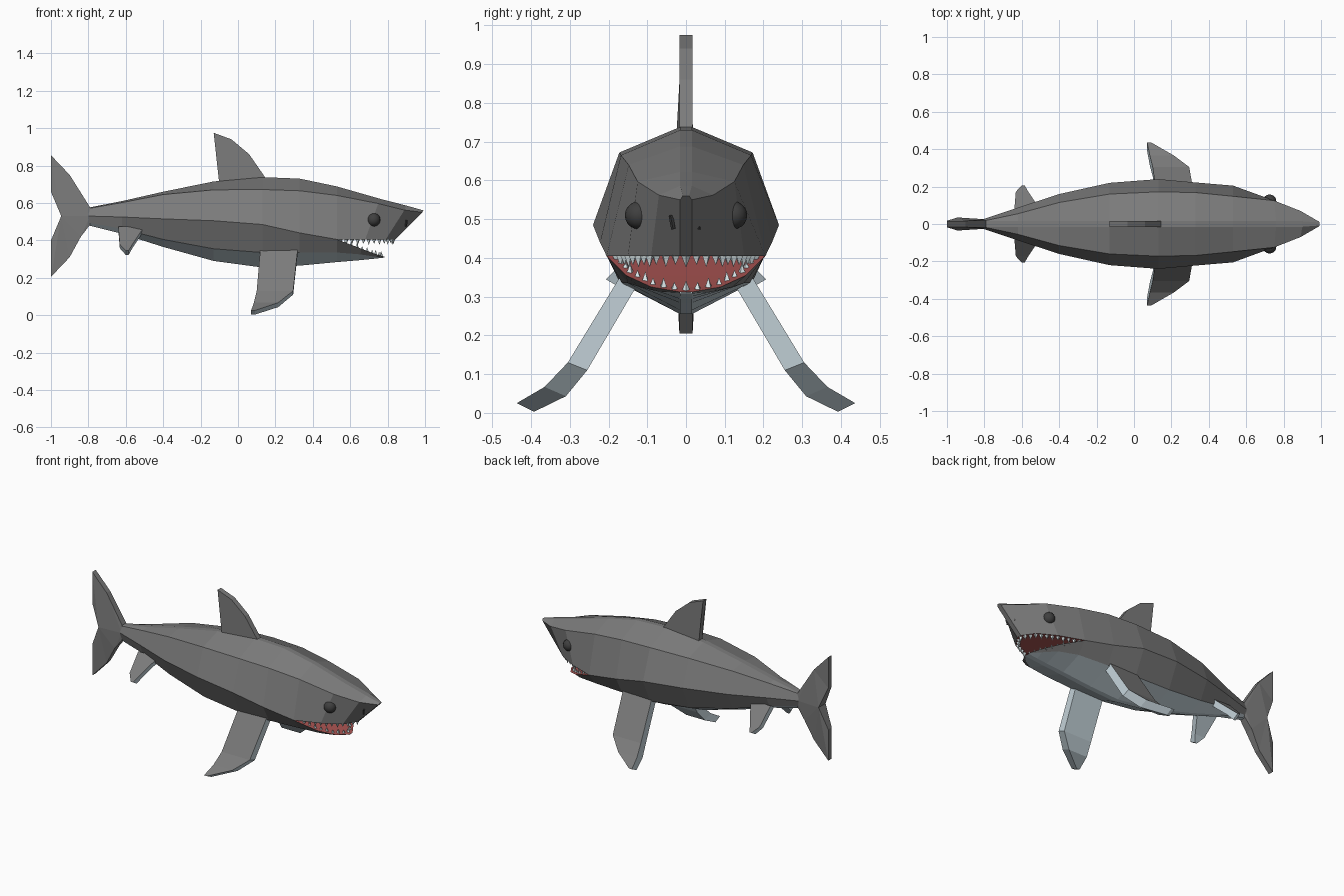
import bpy, bmesh, math
from mathutils import Vector, Matrix

cube = bpy.data.objects.get("Cube")
if cube:
    bpy.data.objects.remove(cube, do_unlink=True)


def material(name, rgb):
    m = bpy.data.materials.new(name)
    m.use_nodes = True
    col = (*rgb, 1)
    m.diffuse_color = col
    m.node_tree.nodes["Principled BSDF"].inputs["Base Color"].default_value = col
    return m


GREY = material("skin grey", (0.2, 0.2, 0.2))
PALE = material("belly pale", (0.58, 0.68, 0.73))
RED = material("mouth red", (0.4, 0.09, 0.085))
TOOTH = material("tooth white", (0.75, 0.85, 0.87))
DARK = material("eye dark", (0.05, 0.05, 0.05))


def finish(bm, name, mats, recalc=True):
    bmesh.ops.remove_doubles(bm, verts=bm.verts, dist=0.0005)
    if recalc:
        bmesh.ops.recalc_face_normals(bm, faces=bm.faces)
    me = bpy.data.meshes.new(name)
    bm.to_mesh(me)
    bm.free()
    for m in mats:
        me.materials.append(m)
    ob = bpy.data.objects.new(name, me)
    bpy.context.collection.objects.link(ob)
    return ob


def strips(bm, cols, mats):
    """Bridge consecutive point columns; mats gives one colour per strip."""
    rows = [[bm.verts.new(p) for p in c] for c in cols]
    for a, b in zip(rows, rows[1:]):
        for i, m in enumerate(mats):
            bm.faces.new((a[i], b[i], b[i + 1], a[i + 1])).material_index = m
    return rows


def mirrored(half):
    """Half section from the outside inwards, continued on the other side."""
    return half + [(x, -y, z) for x, y, z in reversed(half)]


# Body stations: x, top z, shoulder y z, widest y z, belly edge y z, bottom z
stations = [
    (-.80, .575, .017, .57, .028, .53, .020, .495, .48),
    (-.62, .61, .055, .602, .088, .525, .06, .462, .435),
    (-.40, .66, .115, .645, .16, .515, .105, .405, .365),
    (-.13, .715, .16, .67, .22, .505, .15, .355, .29),
    (.13, .738, .172, .672, .24, .485, .17, .335, .255),
    (.33, .73, .168, .665, .222, .44, .165, .335, .265),
    (.53, .688, .148, .64, .205, .405, .15, .335, .284),
]
E = .015  # half width of back and belly ridges
upper = [[(x, wy, wz), (x, sy, sz), (x, E, t)]
         for x, t, sy, sz, wy, wz, ly, lz, b in stations]
lower = [[(x, wy, wz), (x, ly, lz), (x, E, b)]
         for x, t, sy, sz, wy, wz, ly, lz, b in stations]
# Snout and lower jaw continue the two shells past the mouth corner
upper += [
    [(.68, .15, .405), (.75, .125, .597), (.76, E, .622)],
    [(.79, .09, .405), (.89, .07, .562), (.90, E, .586)],
    [(.84, E, .405), (.985, E, .55), (.992, .008, .56)],
]
lower += [
    [(.66, .155, .355), (.655, .12, .325), (.65, E, .294)],
    [(.74, .09, .325), (.73, .07, .313), (.72, E, .301)],
    [(.785, E, .312), (.784, E, .31), (.783, E, .308)],
]

bm = bmesh.new()
up = strips(bm, [mirrored(c) for c in upper], [0] * 5)
low = strips(bm, [mirrored(c) for c in lower], [0, 1, 1, 1, 0])
for row in (up[0], up[-1], low[0]):
    bm.faces.new(row)
# Mouth roof and floor span the two lips
lips_up = [c[0] for c in upper[6:]]
lips_low = [c[0] for c in lower[6:]]
for lips in (lips_up, lips_low):
    strips(bm, [[p, (p[0], -p[1], p[2])] for p in lips], [2])
finish(bm, "body", [GREY, PALE, RED])


# Teeth: small pyramids spaced along each lip
def row_of_teeth(name, lips, count, height, inset):
    pts = [Vector(p) for p in lips]
    pts += [Vector((p.x, -p.y, p.z)) for p in reversed(pts)]
    steps = [(b - a).length for a, b in zip(pts, pts[1:])]
    bm = bmesh.new()
    for k in range(count):
        d = sum(steps) * (k + 1) / (count + 1)
        i = 0
        while d > steps[i]:
            d -= steps[i]
            i += 1
        run = (pts[i + 1] - pts[i]).normalized()
        pos = pts[i] + run * d
        pos.x -= inset
        pos.y *= .92
        size = height * (1 if k % 2 else .8)
        pos.z += size * .42
        turn = math.atan2(run.y, run.x)
        mat = Matrix.Translation(pos) @ Matrix.Rotation(turn, 4, 'Z')
        if height < 0:
            mat = mat @ Matrix.Rotation(math.pi, 4, 'X')
        bmesh.ops.create_cone(bm, cap_ends=True, segments=4, radius1=.013,
                              radius2=0, depth=abs(size), matrix=mat)
    finish(bm, name, [TOOTH])


row_of_teeth("upper_teeth", lips_up, 23, -.032, .012)
row_of_teeth("lower_teeth", lips_low, 19, .032, .02)


# Flat upright fins: outline points are x, z, half thickness
def upright_fin(name, outline):
    bm = bmesh.new()
    a = [bm.verts.new((x, t, z)) for x, z, t in outline]
    b = [bm.verts.new((x, -t, z)) for x, z, t in outline]
    sides = [bm.faces.new(a), bm.faces.new(b[::-1])]
    for i in range(len(a)):
        bm.faces.new((a[i - 1], a[i], b[i], b[i - 1]))
    bmesh.ops.triangulate(bm, faces=sides)
    finish(bm, name, [GREY])


F = .017
upright_fin("dorsal_fin", [(-.10, .70, F), (-.11, .85, F), (-.13, .975, F),
                           (-.035, .94, F), (.06, .86, F), (.15, .73, F)])
upright_fin("tail_upper_lobe", [(-.79, .575, .02), (-.90, .75, F), (-1, .855, F),
                                (-1, .66, F), (-.945, .53, .035), (-.79, .53, .025)])
upright_fin("tail_lower_lobe", [(-.79, .485, .02), (-.84, .42, .025), (-.90, .31, F),
                                (-1, .205, F), (-1, .40, F), (-.945, .53, .035),
                                (-.79, .53, .025)])


# Paired fins: sections give leading x, trailing x, outer y z, inner y z, drop
def side_fin(name, sections, s):
    bm = bmesh.new()
    cols = []
    for lead, trail, oy, oz, iy, iz in sections:
        cols.append([(lead, s * iy, iz), (lead, s * oy, oz),
                     (trail, s * oy, oz), (trail, s * iy, iz),
                     (lead, s * iy, iz)])
    rows = strips(bm, cols, [1, 0, 1, 1])
    for row in (rows[0], rows[-1]):
        bm.faces.new(row[:4]).material_index = 1
    finish(bm, name, [GREY, PALE])


pectoral = [(.32, .12, .165, .36, .12, .34), (.295, .10, .305, .13, .255, .11),
            (.215, .085, .365, .067, .31, .043), (.09, .07, .437, .025, .392, .003)]
pelvic = [(-.50, -.64, .075, .475, .04, .455), (-.565, -.632, .172, .378, .14, .358),
          (-.585, -.60, .207, .345, .168, .322)]

for side, s in (("left", 1), ("right", -1)):
    side_fin(side + "_pectoral_fin", pectoral, s)
    side_fin(side + "_pelvic_fin", pelvic, s)

    # Eye
    bm = bmesh.new()
    bmesh.ops.create_uvsphere(bm, u_segments=16, v_segments=10, radius=.036,
                              matrix=Matrix.Translation((.725, s * .122, .51)))
    for f in bm.faces:
        f.smooth = True
    finish(bm, side + "_eye", [DARK])

    # Nostril slit lying on the snout
    along = Vector((.08, -.064 * s, 0)).normalized()
    rise = Vector((.07, -.01 * s, .15))
    normal = along.cross(rise).normalized()
    rise = normal.cross(along)
    basis = Matrix((along, rise, normal)).transposed().to_4x4()
    bm = bmesh.new()
    bmesh.ops.create_cube(bm, size=1, matrix=Matrix.Translation((.90, .036 * s, .492))
                          @ basis @ Matrix.Diagonal((.008, .036, .008, 1)))
    finish(bm, side + "_nostril", [DARK])
